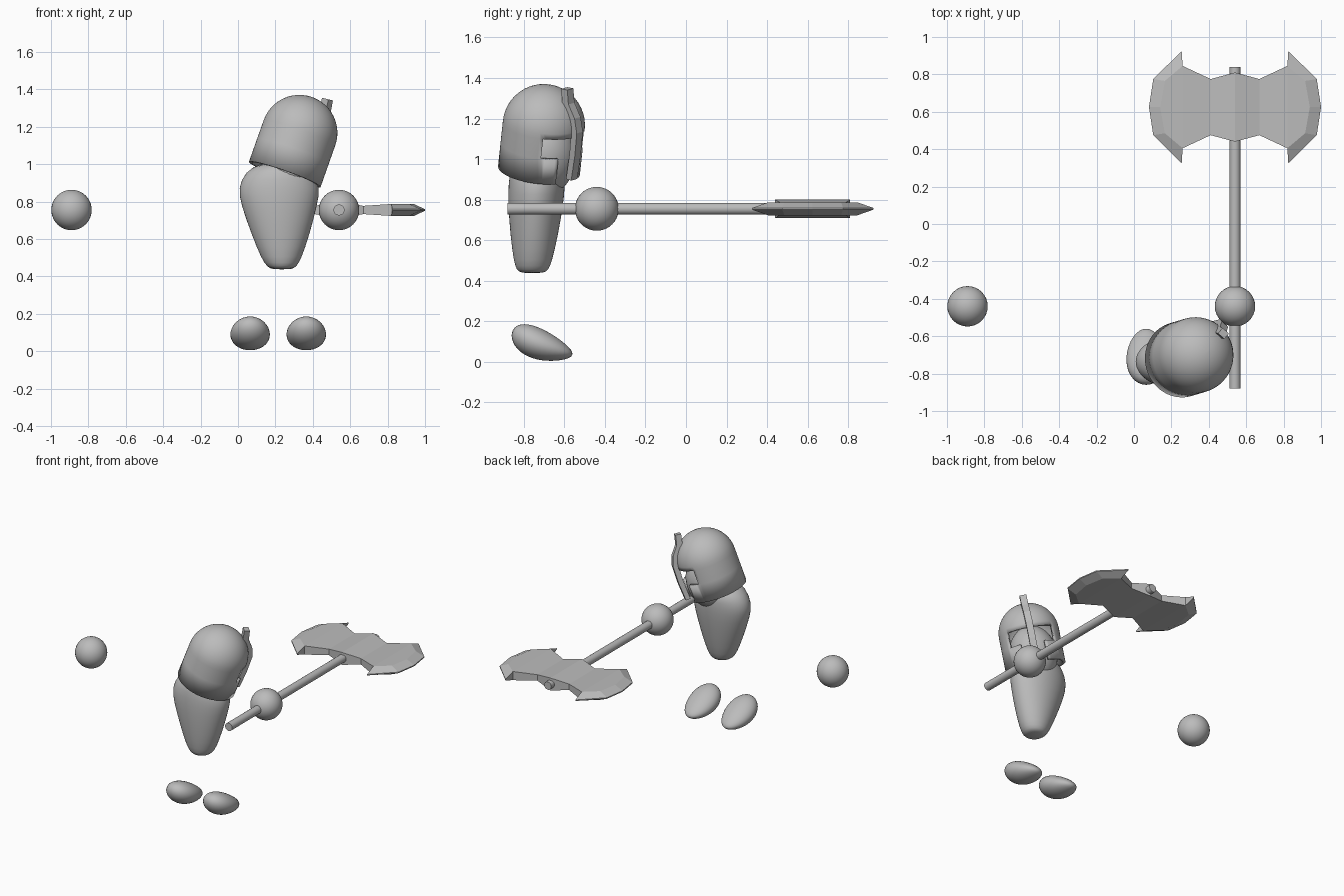
import bpy, bmesh, math
from mathutils import Vector, Matrix

if "Cube" in bpy.data.objects:
    bpy.data.objects.remove(bpy.data.objects["Cube"])

grey = bpy.data.materials.new("plain_grey")
grey.diffuse_color = (0.5, 0.5, 0.5, 1)
grey.use_nodes = True
grey.node_tree.nodes["Principled BSDF"].inputs["Base Color"].default_value = grey.diffuse_color


def finish(name, bm, matrix=None, angle=None):
    """Turn a bmesh into a named object, smooth below the given angle."""
    bmesh.ops.remove_doubles(bm, verts=bm.verts, dist=1e-5)
    bmesh.ops.recalc_face_normals(bm, faces=bm.faces)
    if matrix:
        bm.transform(matrix)
    me = bpy.data.meshes.new(name)
    bm.to_mesh(me)
    bm.free()
    ob = bpy.data.objects.new(name, me)
    bpy.context.collection.objects.link(ob)
    me.materials.append(grey)
    if angle:
        bpy.ops.object.select_all(action='DESELECT')
        ob.select_set(True)
        bpy.context.view_layer.objects.active = ob
        bpy.ops.object.shade_smooth_by_angle(angle=math.radians(angle))
    return ob


def loft(rings, seg):
    """Stack elliptical rings (z, rx, ry, cx); angle 0 points to +y."""
    bm = bmesh.new()
    loops = []
    for z, rx, ry, cx in rings:
        loops.append([bm.verts.new((cx + rx * math.sin(2 * math.pi * i / seg),
                                    ry * math.cos(2 * math.pi * i / seg), z))
                      for i in range(seg)])
    for a, b in zip(loops, loops[1:]):
        for i in range(seg):
            j = (i + 1) % seg
            bm.faces.new((a[i], a[j], b[j], b[i]))
    return bm, loops


def sphere(name, scale, matrix):
    bm = bmesh.new()
    bmesh.ops.create_uvsphere(bm, u_segments=32, v_segments=20, radius=1)
    bm.transform(Matrix.Diagonal((*scale, 1)))
    return finish(name, bm, matrix, 60)


# Hands
for name, x in (("open_hand", -0.89), ("axe_hand", 0.54)):
    sphere(name, (0.108,) * 3, Matrix.Translation((x, -0.44, 0.755)))

# Feet: egg shapes, tall at the heel and low at the toe
for name, x in (("left_foot", 0.065), ("right_foot", 0.365)):
    bm = bmesh.new()
    bmesh.ops.create_uvsphere(bm, u_segments=32, v_segments=20, radius=1)
    for v in bm.verts:
        t = v.co.y
        z = 0.085 - 0.045 * t + v.co.z * (0.077 - 0.025 * t)
        v.co = (x + 0.105 * v.co.x * (1 - 0.1 * t), -0.71 + 0.15 * t, max(z, 0.0))
    finish(name, bm, None, 60)

# Body: flattened, tapering to the bottom
rings = [(0.437, 0.055, 0.055, 0.014), (0.452, 0.078, 0.078, 0.014),
         (0.49, 0.106, 0.094, 0.012), (0.62, 0.155, 0.118, 0.008),
         (0.78, 0.205, 0.138, 0.0), (0.875, 0.223, 0.141, 0.0),
         (0.96, 0.182, 0.135, 0.0), (1.01, 0.10, 0.10, 0.0)]
bm, loops = loft(rings, 24)
bm.faces.new(loops[0])
bm.faces.new(loops[-1])
body = finish("body", bm, Matrix.Translation((0.22, -0.745, 0)) @
              Matrix(((1, 0, 0, 0), (0, 1, 0.05, -0.035), (0, 0, 1, 0), (0, 0, 0, 1))), 80)
sub = body.modifiers.new("smooth", 'SUBSURF')
sub.levels = sub.render_levels = 1

# Head frame: leaning sideways, face turned towards the axe
tilt = Vector((0, 0, 1)).rotation_difference(Vector((0.332, 0.10, 0.94)))
frame = (Matrix.Translation((0.25, -0.725, 0.945)) @ tilt.to_matrix().to_4x4()
         @ Matrix.Rotation(math.radians(-40), 4, 'Z'))

# Helmet: round shell with a T-shaped face opening
SEG, R = 72, 0.203
rings = [(z, R, R, 0) for z in (0, 0.13, 0.235)]
for k in range(1, 13):
    a = math.radians(88.5) * k / 12
    rings.append((0.237 + R * math.sin(a), R * math.cos(a), R * math.cos(a), 0))
bm, loops = loft(rings, SEG)
bm.faces.new(loops[-1])
bmesh.ops.recalc_face_normals(bm, faces=bm.faces)
opening = []
for f in bm.faces:
    c = f.calc_center_median()
    turn = abs(math.degrees(math.atan2(c.x, c.y)))
    if (c.z < 0.13 and turn < 25) or (0.13 < c.z < 0.235 and turn < 50):
        opening.append(f)
bmesh.ops.delete(bm, geom=opening, context='FACES')
helmet = finish("helmet", bm, frame, 40)
shell = helmet.modifiers.new("thickness", 'SOLIDIFY')
shell.thickness = 0.02
shell.offset = -1

# Head inside the helmet, chin showing below the rim
sphere("head", (0.16, 0.165, 0.2), frame @ Matrix.Translation((0, 0.02, 0.08)))

# Nose guard: bent bar down the face with a tip above the dome
outer = [(0.228, 0.02), (0.235, 0.15), (0.232, 0.27), (0.208, 0.34),
         (0.16, 0.40), (0.143, 0.47)]
inner = [(0.195, 0.02), (0.20, 0.15), (0.195, 0.27), (0.17, 0.34),
         (0.12, 0.39), (0.105, 0.465)]
bm = bmesh.new()
rows = [[bm.verts.new((x, p[0], p[1])) for x, p in
         ((-0.023, o), (0.023, o), (0.023, i), (-0.023, i))]
        for o, i in zip(outer, inner)]
for a, b in zip(rows, rows[1:]):
    for k in range(4):
        m = (k + 1) % 4
        bm.faces.new((a[k], a[m], b[m], b[k]))
bm.faces.new(rows[0])
bm.faces.new(rows[-1])
finish("nose_guard", bm, frame)

# Axe handle
bm = bmesh.new()
bmesh.ops.create_cone(bm, cap_ends=True, segments=24, radius1=0.029,
                      radius2=0.029, depth=1.72)
finish("axe_handle", bm, Matrix.Translation((0.54, -0.02, 0.755))
       @ Matrix.Rotation(math.radians(90), 4, 'X'), 40)

# Axe head: one quarter (x, y, half thickness), mirrored across all axes
P = dict(A0=(0, 0, 0.046), A1=(0, 0.185, 0.046), B0=(0.13, 0, 0.022),
         B1=(0.13, 0.15, 0.022), C0=(0.28, 0, 0.032), C1=(0.28, 0.22, 0.032),
         D0=(0.40, 0, 0.032), D1=(0.375, 0.14, 0.032), T=(0.285, 0.30, 0.004),
         E1=(0.437, 0.15, 0.004), E0=(0.46, 0, 0.004))
quads = ["A0 B0 B1 A1", "B0 C0 C1 B1", "C0 D0 D1 C1", "D0 E0 E1 D1", "C1 D1 E1 T"]
border = "A1 B1 C1 T E1 E0".split()
bm = bmesh.new()
for sx in (1, -1):
    for sy in (1, -1):
        def vert(k, sz):
            x, y, z = P[k]
            return bm.verts.new((sx * x, sy * y, sz * z))
        for sz in (1, -1):
            for q in quads:
                bm.faces.new([vert(k, sz) for k in q.split()])
        for a, b in zip(border, border[1:]):
            bm.faces.new((vert(a, 1), vert(b, 1), vert(b, -1), vert(a, -1)))
finish("axe_head", bm, Matrix.Translation((0.54, 0.625, 0.755)))
